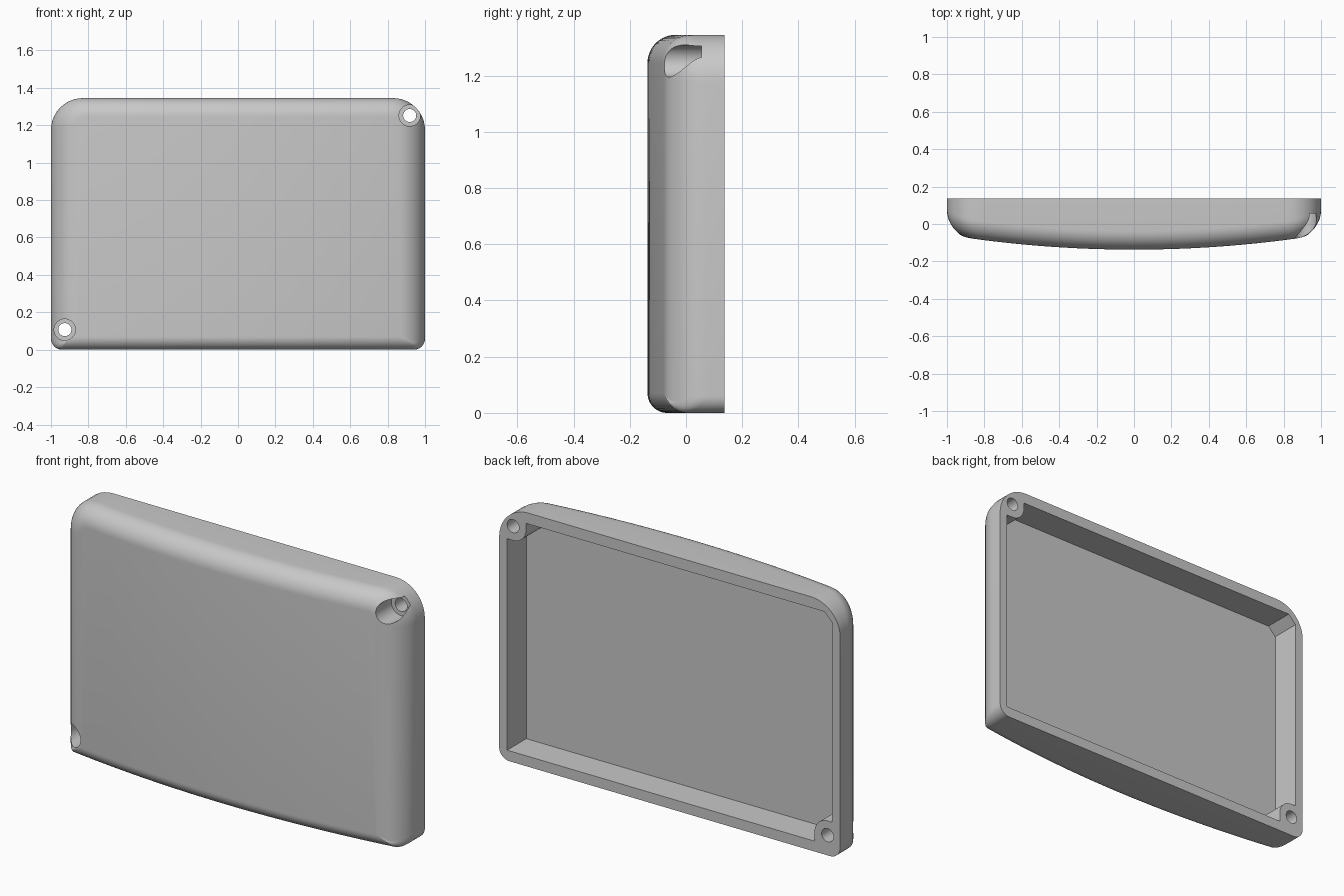
import bpy, bmesh, math

cube = bpy.data.objects.get("Cube")
if cube:
    bpy.data.objects.remove(cube, do_unlink=True)

HEIGHT, BACK = 1.345, 0.137
SIDE_R, TOP_R, BOTTOM_R = 0.13, 0.10, 0.07      # front edge rounding
HOLES = [(0.918, 1.252), (-0.926, 0.107)]       # screw centres (x, z)
BOSS_R, BORE_R, HOLE_R = 0.076, 0.057, 0.035

grey = bpy.data.materials.new("plain grey")
grey.use_nodes = True
grey.diffuse_color = (0.58, 0.58, 0.58, 1)
grey.node_tree.nodes["Principled BSDF"].inputs["Base Color"].default_value = grey.diffuse_color


def finish(bm, name):
    bmesh.ops.recalc_face_normals(bm, faces=bm.faces)
    mesh = bpy.data.meshes.new(name)
    bm.to_mesh(mesh)
    bm.free()
    mesh.materials.append(grey)
    obj = bpy.data.objects.new(name, mesh)
    bpy.context.collection.objects.link(obj)
    return obj


def prism(name, points, y0, y1):
    """Outline in x and z, extruded along y."""
    bm = bmesh.new()
    a = [bm.verts.new((x, y0, z)) for x, z in points]
    b = [bm.verts.new((x, y1, z)) for x, z in points]
    bm.faces.new(a)
    bm.faces.new(b)
    for i in range(len(a)):
        j = (i + 1) % len(a)
        bm.faces.new((a[i], a[j], b[j], b[i]))
    return finish(bm, name)


def arc(centre, radius, start, end, steps):
    angles = [math.radians(start + (end - start) * i / steps) for i in range(steps + 1)]
    return [(centre[0] + radius * math.cos(t), centre[1] + radius * math.sin(t)) for t in angles]


def half_outline(k, top):
    """Left-to-right upper or lower half of the rounded outline, with rounding depth."""
    hx = 1 - SIDE_R * k
    edge_r = TOP_R if top else BOTTOM_R
    radius = 0.17 - 0.115 * k if top else max(0.06 - 0.1 * k, 0.006)
    sign = 1 if top else -1
    edge_z = HEIGHT - TOP_R * k if top else BOTTOM_R * k
    cx, cz = hx - radius, edge_z - sign * radius
    steps, spans = 10, 32
    left = []
    for i in range(steps + 1):
        t = math.pi / 2 * i / steps
        depth = SIDE_R * math.cos(t) ** 2 + edge_r * math.sin(t) ** 2
        left.append((-cx - radius * math.cos(t), cz + sign * radius * math.sin(t), depth))
    middle = [(-cx + 2 * cx * i / spans, edge_z, edge_r) for i in range(1, spans)]
    right = [(-x, z, d) for x, z, d in reversed(left)]
    return left + middle + right


# Shell: bowed front, rounded front edges, flat back
bm = bmesh.new()


def add_ring(k, rise, flat=False):
    upper, lower = half_outline(k, True), half_outline(k, False)
    ring = upper + lower[::-1]
    return [bm.verts.new((x, BACK if flat else -0.137 + 0.079 * x * x + d * rise, z))
            for x, z, d in ring]


rings = [add_ring(0, 0, flat=True)]
STEPS = 12
for s in range(STEPS + 1):
    a = math.pi / 2 * s / STEPS
    rings.append(add_ring(1 - math.cos(a), 1 - math.sin(a)))
count = len(rings[0])
for r0, r1 in zip(rings, rings[1:]):
    for i in range(count):
        j = (i + 1) % count
        bm.faces.new((r0[i], r0[j], r1[j], r1[i]))
bm.faces.new(rings[0])
front = rings[-1]
for i in range(count // 2 - 1):
    bm.faces.new((front[i], front[i + 1], front[count - 2 - i], front[count - 1 - i]))
shell = finish(bm, "cover_shell")

# Pocket outline, leaving a screw boss in two opposite corners
X, TOP, BOTTOM, CUT = 0.953, 1.287, 0.055, 0.045
(hx, hz), (lx, lz) = HOLES
pocket = [(hx - BOSS_R, TOP)] + arc(HOLES[0], BOSS_R, 180, 270, 12) + [(X, hz - BOSS_R)]
pocket += [(X, BOTTOM), (lx + BOSS_R, BOTTOM)]
pocket += arc(HOLES[1], BOSS_R, 0, 90, 12) + [(-X, lz + BOSS_R)]
pocket += [(-X, TOP - CUT), (-X + CUT, TOP)]
cutters = [prism("pocket_cutter", pocket, -0.023, 0.3)]

# Counterbored screw holes
for centre in HOLES:
    cutters.append(prism("counterbore_cutter", arc(centre, BORE_R, 0, 352.5, 47), -0.3, 0.055))
    cutters.append(prism("screw_hole_cutter", arc(centre, HOLE_R, 0, 348.75, 31), -0.31, 0.31))

bpy.context.view_layer.objects.active = shell
for cutter in cutters:
    cutter.hide_render = True
    mod = shell.modifiers.new("cut", "BOOLEAN")
    mod.operation, mod.solver, mod.object = "DIFFERENCE", "EXACT", cutter
    bpy.ops.object.modifier_apply(modifier=mod.name)
    bpy.data.objects.remove(cutter, do_unlink=True)

bpy.ops.object.select_all(action="DESELECT")
shell.select_set(True)
bpy.ops.object.shade_smooth_by_angle(angle=math.radians(30))
